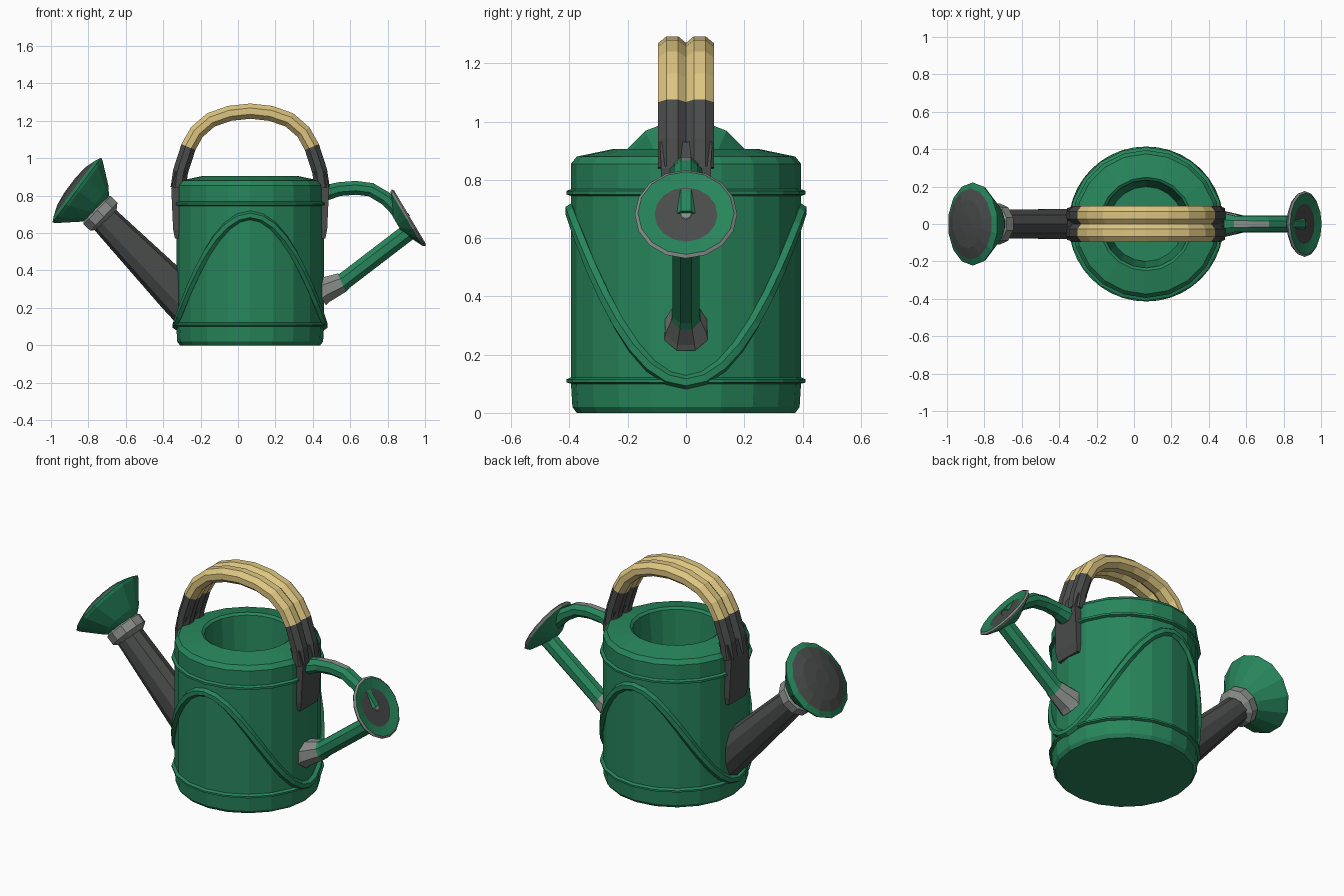
import bpy, bmesh, math
from mathutils import Vector

if "Cube" in bpy.data.objects:
    bpy.data.objects.remove(bpy.data.objects["Cube"])


def material(name, rgb):
    m = bpy.data.materials.new(name)
    m.diffuse_color = (*rgb, 1)
    m.use_nodes = True
    m.node_tree.nodes["Principled BSDF"].inputs["Base Color"].default_value = m.diffuse_color
    return m


GREEN, DARK, GREY, WOOD = range(4)
MATS = [material("green", (0.02, 0.235, 0.105)), material("dark grey", (0.068, 0.073, 0.070)),
        material("light grey", (0.25, 0.27, 0.255)), material("pale wood", (0.72, 0.56, 0.22))]
CX = 0.065      # body axis


def finish(bm, name):
    bmesh.ops.recalc_face_normals(bm, faces=bm.faces)
    me = bpy.data.meshes.new(name)
    bm.to_mesh(me)
    bm.free()
    for m in MATS:
        me.materials.append(m)
    ob = bpy.data.objects.new(name, me)
    bpy.context.collection.objects.link(ob)
    return ob


def skin(name, rings, mats, closed=False):
    """Join rings of points with quads; mats gives one colour per band."""
    bm = bmesh.new()
    vs = [[bm.verts.new(p) for p in ring] for ring in rings]
    n = len(vs[0])
    for i in range(len(vs) if closed else len(vs) - 1):
        a, b = vs[i], vs[(i + 1) % len(vs)]
        for j in range(n):
            k = (j + 1) % n
            bm.faces.new((a[j], a[k], b[k], b[j])).material_index = mats[i % len(mats)]
    if not closed:
        bm.faces.new(vs[0]).material_index = mats[0]
        bm.faces.new(vs[-1]).material_index = mats[-1]
    return finish(bm, name)


def revolve(name, profile, origin, axis, sides):
    """Profile entries: radius, height along axis, colour of the band that starts there."""
    a = Vector(axis).normalized()
    u = Vector((0, 1, 0)) if abs(a.y) < 0.9 else Vector((1, 0, 0))
    v = a.cross(u)
    rings = []
    for r, h, _ in profile:
        rings.append([Vector(origin) + a * h + (u * math.cos(t) + v * math.sin(t)) * r
                      for t in (2 * math.pi * j / sides for j in range(sides))])
    return skin(name, rings, [p[2] for p in profile])


def sweep(name, pts, sizes, mats, sides=8, side_dirs=None, closed=False, y=0):
    """Elliptical tube; sizes are (half width along side direction, half thickness)."""
    pts = [Vector(p) for p in pts]
    n, rings = len(pts), []
    for i, p in enumerate(pts):
        nxt = pts[(i + 1) % n] if closed else pts[min(i + 1, n - 1)]
        prv = pts[i - 1] if closed else pts[max(i - 1, 0)]
        s = Vector(side_dirs[i]) if side_dirs else Vector((0, 1, 0))
        up = (nxt - prv).normalized().cross(s).normalized()
        w, h = sizes[i % len(sizes)]
        rings.append([p + Vector((0, y, 0)) + s * w * math.cos(t) + up * h * math.sin(t)
                      for t in (2 * math.pi * (j + 0.5) / sides for j in range(sides))])
    return skin(name, rings, mats, closed)


# Body with two raised bands, sloped shoulder and open filling hole
R = 0.395
body = [(0.375, 0), (R - 0.005, 0.02), (R, 0.1), (0.411, 0.105), (0.411, 0.115), (R, 0.122),
        (R, 0.745), (0.411, 0.75), (0.411, 0.762), (R, 0.768), (R, 0.855), (0.375, 0.88),
        (0.25, 0.906), (0.235, 0.895), (0.2, 0.5)]
revolve("body", [(r, h, GREEN) for r, h in body], (CX, 0, 0), (0, 0, 1), 20)

# Wavy raised trim around the body, high at front and back, low at the sides
N = 40
angles = [2 * math.pi * i / N for i in range(N)]
trim = [(CX + 0.395 * math.sin(a), -0.395 * math.cos(a), 0.4 + 0.295 * math.cos(2 * a)) for a in angles]
sweep("wavy_trim", trim, [(0.022, 0.024)], [GREEN], 6,
      [(math.sin(a), -math.cos(a), 0) for a in angles], True)

# Large spout with collar and flared rose
sweep("spout", [(-0.24, 0, 0.19), (-0.33, 0, 0.28), (-0.72, 0, 0.68)],
      [(0.085, 0.115), (0.085, 0.11), (0.08, 0.078)], [DARK], 10)
sweep("spout_green_root", [(-0.28, 0, 0.33), (-0.345, 0, 0.385)], [(0.06, 0.05), (0.05, 0.03)], [GREEN], 8)
revolve("spout_collar", [(0.075, -0.05, GREY), (0.11, -0.025, GREY), (0.11, 0.025, GREY), (0.08, 0.05, GREY)],
        (-0.735, 0, 0.705), (-0.72, 0, 0.69), 10)
revolve("spout_rose", [(0.075, -0.16, GREEN), (0.12, -0.125, GREEN), (0.215, -0.015, GREEN), (0.222, 0, GREEN),
                       (0.19, 0.015, DARK), (0.13, 0.036, DARK), (0.05, 0.045, DARK)],
        (-0.862, 0, 0.83), (-0.8, 0, 0.6), 14)

# Small rear pipe with grey root, upper arm and round end cap
sweep("rear_pipe", [(0.43, 0, 0.275), (0.46, 0, 0.295), (0.555, 0, 0.335), (0.57, 0, 0.345), (0.91, 0, 0.605)],
      [(0.08, 0.08), (0.078, 0.075), (0.055, 0.058), (0.05, 0.05), (0.05, 0.05)],
      [GREY, GREY, GREEN, GREEN], 8)
arm = sweep("rear_arm", [(0.42, 0, 0.795), (0.47, 0, 0.815), (0.54, 0, 0.835), (0.63, 0, 0.842), (0.71, 0, 0.832),
                         (0.79, 0, 0.785), (0.84, 0, 0.735), (0.89, 0, 0.67)],
            [(0.075, 0.05), (0.065, 0.045), (0.047, 0.04)] + [(0.045, 0.04)] * 5, [GREEN], 8)
for p in arm.data.polygons:      # grey thumb rest on top of the arm
    if p.normal.z > 0.9 and 0.52 < p.center.x < 0.72:
        p.material_index = GREY
revolve("rear_cap", [(0.05, -0.07, GREEN), (0.1, -0.045, GREEN), (0.168, -0.012, GREY), (0.176, 0.0, GREY),
                     (0.165, 0.008, GREEN), (0.108, -0.002, DARK), (0.02, -0.001, GREY), (0.017, 0.002, GREY)],
        (0.912, 0, 0.682), (0.86, 0, 0.51), 16)

# Carrying handle: two tubes side by side, dark ends and wooden grip
half = [(-0.385, 0.84), (-0.372, 0.93), (-0.33, 1.06), (-0.285, 1.14), (-0.21, 1.205), (-0.11, 1.24)]
arch = half + [(0, 1.252)] + [(-x, z) for x, z in reversed(half)]
path = [(CX + x, 0, z) for x, z in arch]
bands = [DARK] * 2 + [WOOD] * 8 + [DARK] * 2
for y, tag in ((-0.047, "front"), (0.047, "back")):
    sweep("handle_tube_" + tag, path, [(0.053, 0.044)], bands, 8, y=y)

# Dark straps fixing the handle to the body walls
for s, tag in ((-1, "left"), (1, "right")):
    x0, x1 = CX + s * 0.375, CX + s * 0.412
    rings = [[(a, -w, z), (b, -w, z), (b, w, z), (a, w, z)]
             for w, z, a, b in ((0.08, 0.57, x0, x1 - s * 0.01), (0.088, 0.62, x0, x1),
                                (0.085, 0.84, x0, x1 + s * 0.01), (0.09, 0.93, CX + s * 0.34, CX + s * 0.4))]
    skin("handle_strap_" + tag, rings, [DARK])
